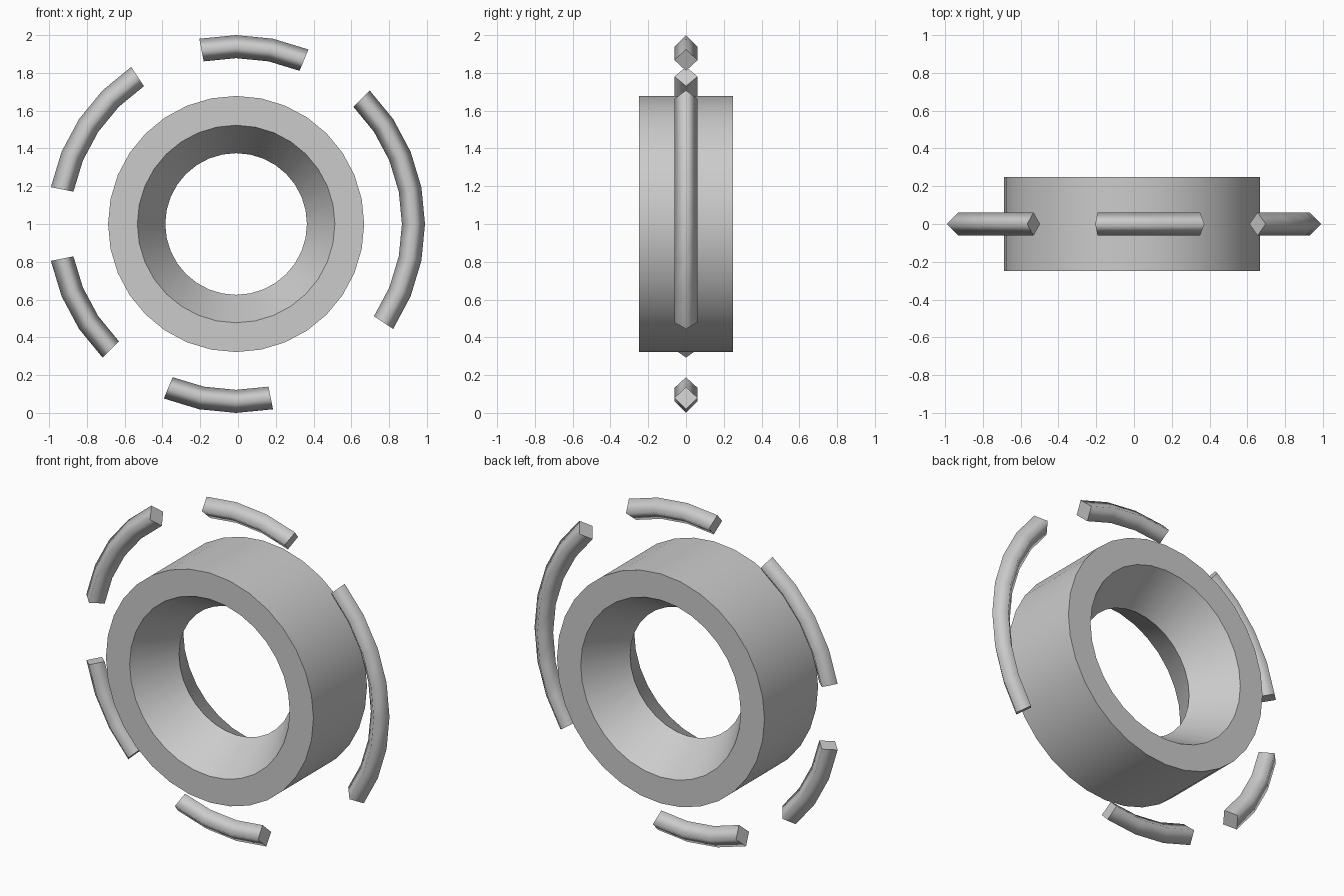
import bpy, bmesh
from math import sin, cos, pi

if "Cube" in bpy.data.objects:
    bpy.data.objects.remove(bpy.data.objects["Cube"])

CX, CZ = -0.01, 1.0      # common axis, running along y
SEGMENTS = 32            # full-circle division shared by all parts


def sweep(name, profile, first, last, smooth):
    """Sweep a closed (radius, y) profile round the axis, from step first to last.
    smooth holds one flag per profile side."""
    closed = last - first == SEGMENTS
    bm = bmesh.new()
    loops = []
    for i in range(first, last if closed else last + 1):
        a = 2 * pi * i / SEGMENTS
        loops.append([bm.verts.new((CX + r * cos(a), y, CZ + r * sin(a)))
                      for r, y in profile])
    n = len(profile)
    pairs = list(zip(loops, loops[1:]))
    if closed:
        pairs.append((loops[-1], loops[0]))
    for a, b in pairs:
        for j in range(n):
            k = (j + 1) % n
            f = bm.faces.new((a[j], a[k], b[k], b[j]))
            f.smooth = smooth[j]
    if not closed:
        for cap in (loops[0], loops[-1]):
            f = bm.faces.new(cap)
            for e in f.edges:
                e.smooth = False
    bmesh.ops.recalc_face_normals(bm, faces=bm.faces)
    mesh = bpy.data.meshes.new(name)
    bm.to_mesh(mesh)
    bm.free()
    obj = bpy.data.objects.new(name, mesh)
    bpy.context.collection.objects.link(obj)
    return obj


# Thick central ring with an hourglass bore
ring = sweep("central_ring",
             [(0.678, -0.25), (0.678, 0.25), (0.523, 0.25), (0.375, 0.0), (0.523, -0.25)],
             0, SEGMENTS, [True, False, True, True, False])
bpy.context.view_layer.objects.active = ring
ring.select_set(True)
bpy.ops.object.shade_smooth_by_angle(angle=pi / 6)

# Broken outer hoop: diamond-section arcs, given as start and end steps
R, T = 0.939, 0.061
diamond = [(R + T, 0), (R, T), (R - T, 0), (R, -T)]
arcs = {
    "right_arc": (-3, 4),
    "top_arc": (6, 9),
    "upper_left_arc": (11, 15),
    "lower_left_arc": (17, 20),
    "bottom_arc": (22, 25),
}
for name, (first, last) in arcs.items():
    sweep(name, diamond, first, last, [True] * 4)
